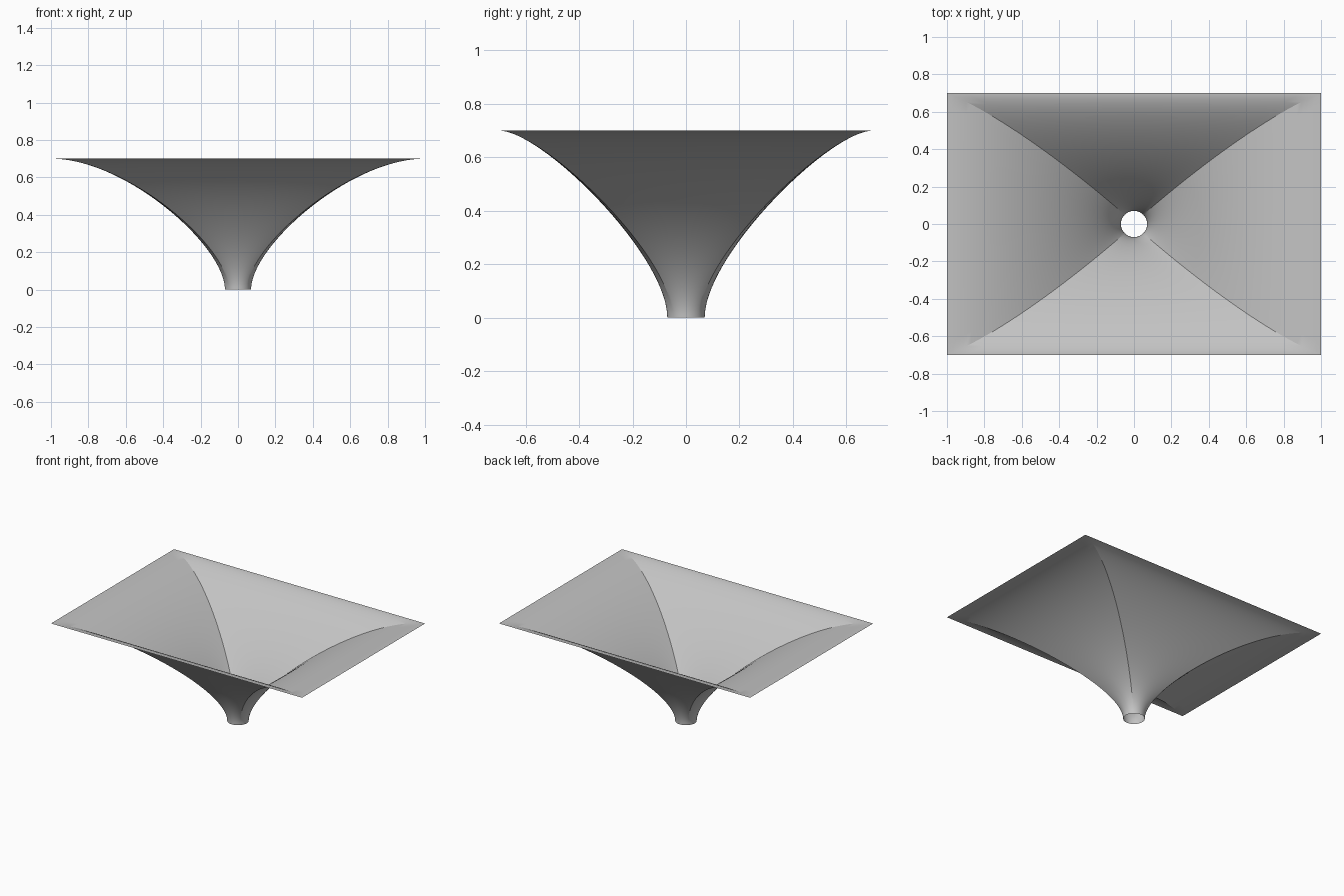
import bpy, bmesh, math

cube = bpy.data.objects.get("Cube")
if cube:
    bpy.data.objects.remove(cube, do_unlink=True)

HALF_X, HALF_Y, HEIGHT = 1.0, 0.7, 0.7     # rectangular rim
NECK = 0.07                                # round opening radius
RISE = HEIGHT / 3                          # upright tangent at the neck
PULL_X, PULL_Y = 0.6, 0.77                 # flat tangent at the rim, as a share of each half width
ROWS, SIDE = 48, 20


def bezier(a, b, c, d, t):
    s = 1 - t
    return a * s**3 + 3 * b * s * s * t + 3 * c * s * t * t + d * t**3


def section_points():
    """Pairs of a circle direction and the matching point on a unit square."""
    for quarter in range(4):
        turn = quarter * math.pi / 2
        ca, sa = round(math.cos(turn)), round(math.sin(turn))
        for i in range(SIDE):
            s = 2 * i / SIDE - 1
            angle = turn + s * math.pi / 4
            yield math.cos(angle), math.sin(angle), ca - s * sa, sa + s * ca


# Loft from the round neck to the rectangular rim
bm = bmesh.new()
rings = []
for row in range(ROWS + 1):
    t = row / ROWS
    z = bezier(0, RISE, HEIGHT, HEIGHT, t)
    ring = []
    for cx, cy, qx, qy in section_points():
        x0, y0, x1, y1 = cx * NECK, cy * NECK, qx * HALF_X, qy * HALF_Y
        ring.append(bm.verts.new((bezier(x0, x0, x1 * PULL_X, x1, t),
                                  bezier(y0, y0, y1 * PULL_Y, y1, t), z)))
    rings.append(ring)

# Skin the rings, with normals towards the inside of the funnel
for low, high in zip(rings, rings[1:]):
    for i in range(len(low)):
        j = (i + 1) % len(low)
        bm.faces.new((low[i], high[i], high[j], low[j]))

mesh = bpy.data.meshes.new("funnel_shell")
bm.to_mesh(mesh)
bm.free()
shell = bpy.data.objects.new("funnel_shell", mesh)
bpy.context.collection.objects.link(shell)

# Plain grey finish
grey = bpy.data.materials.new("light_grey")
grey.use_nodes = True
colour = (0.55, 0.55, 0.55, 1)
grey.diffuse_color = colour
grey.node_tree.nodes["Principled BSDF"].inputs["Base Color"].default_value = colour
mesh.materials.append(grey)

# Smooth sides with crisp corner creases
bpy.ops.object.select_all(action="DESELECT")
shell.select_set(True)
bpy.context.view_layer.objects.active = shell
bpy.ops.object.shade_smooth_by_angle(angle=math.radians(20))
